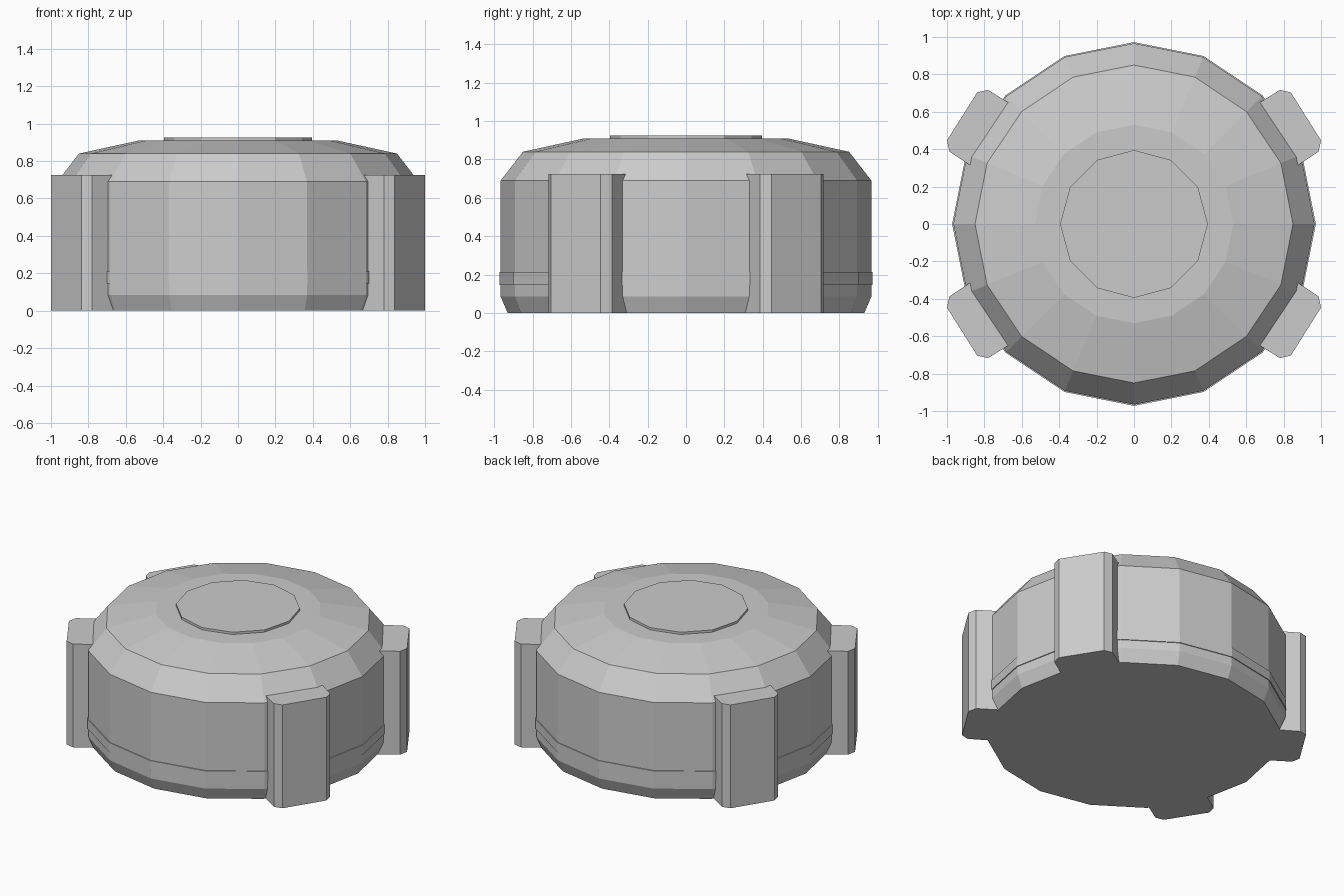
import bpy, bmesh
from math import sin, cos, pi

if "Cube" in bpy.data.objects:
    bpy.data.objects.remove(bpy.data.objects["Cube"])


def make_object(name, bm):
    bmesh.ops.recalc_face_normals(bm, faces=bm.faces)
    mesh = bpy.data.meshes.new(name)
    bm.to_mesh(mesh)
    bm.free()
    obj = bpy.data.objects.new(name, mesh)
    bpy.context.collection.objects.link(obj)
    return obj


def lathe(name, profile, sides):
    """Closed solid from (radius, z) rings, with flat end caps."""
    bm = bmesh.new()
    rings = [[bm.verts.new((r * cos(2 * pi * i / sides), r * sin(2 * pi * i / sides), z))
              for i in range(sides)] for r, z in profile]
    for a, b in zip(rings, rings[1:]):
        for i in range(sides):
            j = (i + 1) % sides
            bm.faces.new((a[i], a[j], b[j], b[i]))
    bm.faces.new(rings[0])
    bm.faces.new(rings[-1])
    return make_object(name, bm)


def prism(name, outline, z0, z1):
    bm = bmesh.new()
    face = bm.faces.new([bm.verts.new((x, y, z0)) for x, y in outline])
    top = bmesh.ops.extrude_face_region(bm, geom=[face], use_keep_orig=True)
    verts = [g for g in top["geom"] if isinstance(g, bmesh.types.BMVert)]
    bmesh.ops.translate(bm, verts=verts, vec=(0, 0, z1 - z0))
    return make_object(name, bm)


# Domed sixteen-sided body
lathe("body", [(0.93, 0), (0.966, 0.085), (0.966, 0.69), (0.85, 0.84), (0.53, 0.91)], 16)

# Thin raised band near the base
lathe("base_band", [(0.95, 0.145), (0.972, 0.145), (0.972, 0.212), (0.95, 0.212)], 16)

# Twelve-sided cap disc on top
lathe("top_disc", [(0.395, 0.90), (0.395, 0.926)], 12)

# Four chamfered grip lugs, mirrored into each quadrant
lug = [(0.59, 0.598), (0.78, 0.717), (0.838, 0.704),
       (1.0, 0.447), (0.987, 0.387), (0.79, 0.257)]
for sx, side in ((1, "right"), (-1, "left")):
    for sy, end in ((1, "back"), (-1, "front")):
        prism(f"lug_{end}_{side}", [(sx * x, sy * y) for x, y in lug], 0, 0.725)
